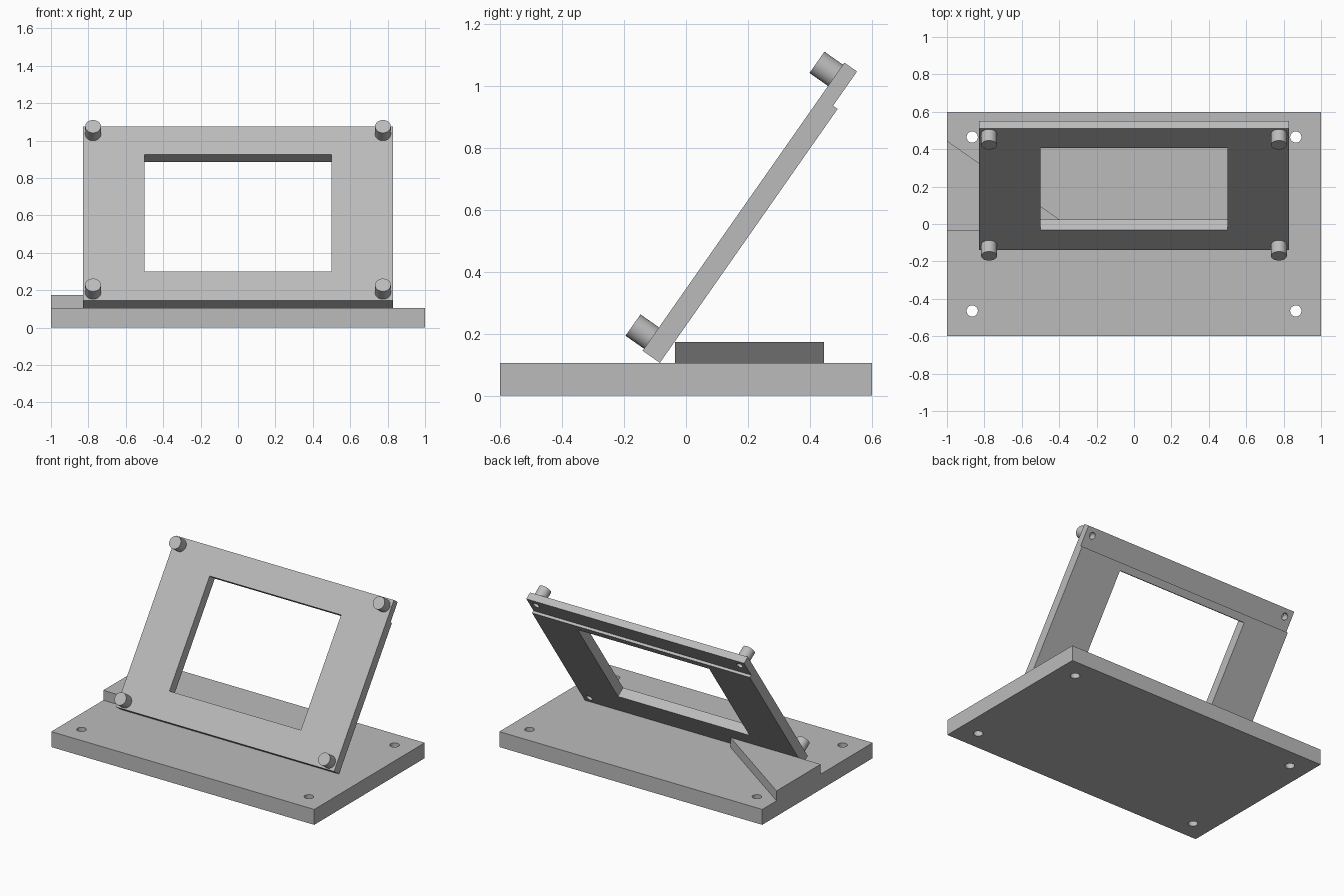
import bpy, bmesh, math
from mathutils import Matrix, Vector

cube = bpy.data.objects.get("Cube")
if cube:
    bpy.data.objects.remove(cube, do_unlink=True)

grey = bpy.data.materials.new("plain grey")
grey.use_nodes = True
COLOUR = (0.5, 0.5, 0.5, 1)
grey.diffuse_color = COLOUR
grey.node_tree.nodes["Principled BSDF"].inputs["Base Color"].default_value = COLOUR

# The tilted panel's own frame: y runs up the slope, z points out of its front
TILT = Matrix.Translation((0, -0.14, 0.145)) @ Matrix.Rotation(math.radians(55), 4, "X")
LENGTH, THICK = 1.135, 0.068
PEGS = [(x, y) for x in (-0.775, 0.775) for y in (0.05, LENGTH - 0.05)]
BOLTS = [(x, y) for x in (-0.865, 0.865) for y in (-0.465, 0.465)]


def finish(name, bm, matrix=Matrix()):
    bmesh.ops.recalc_face_normals(bm, faces=bm.faces)
    mesh = bpy.data.meshes.new(name)
    bm.to_mesh(mesh)
    bm.free()
    mesh.materials.append(grey)
    obj = bpy.data.objects.new(name, mesh)
    obj.matrix_world = matrix
    bpy.context.collection.objects.link(obj)
    return obj


def extrude(bm, points, direction):
    face = bm.faces.new([bm.verts.new(p) for p in points])
    new = bmesh.ops.extrude_face_region(bm, geom=[face])["geom"]
    verts = [v for v in new if isinstance(v, bmesh.types.BMVert)]
    bmesh.ops.translate(bm, verts=verts, vec=Vector(direction))


def box(bm, x, y, z):
    """Box between the given low and high limits."""
    extrude(bm, [(x[0], y[0], z[0]), (x[1], y[0], z[0]),
                 (x[1], y[1], z[0]), (x[0], y[1], z[0])], (0, 0, z[1] - z[0]))


def cylinder(bm, xy, radius, z):
    bmesh.ops.create_cone(bm, cap_ends=True, segments=32, radius1=radius,
                          radius2=radius, depth=z[1] - z[0],
                          matrix=Matrix.Translation((*xy, (z[0] + z[1]) / 2)))


def cut(obj, cutter):
    mod = obj.modifiers.new("cut", "BOOLEAN")
    mod.operation, mod.solver, mod.object = "DIFFERENCE", "EXACT", cutter
    smooth(obj)
    bpy.ops.object.modifier_apply(modifier=mod.name)
    bpy.data.objects.remove(cutter, do_unlink=True)
    smooth(obj)


def smooth(obj):
    bpy.ops.object.select_all(action="DESELECT")
    obj.select_set(True)
    bpy.context.view_layer.objects.active = obj
    bpy.ops.object.shade_smooth_by_angle(angle=math.radians(30))


# Base plate with four through holes
bm = bmesh.new()
box(bm, (-1, 1), (-0.6, 0.6), (0, 0.106))
base = finish("base_plate", bm)
bm = bmesh.new()
for xy in BOLTS:
    cylinder(bm, xy, 0.03, (-0.1, 0.3))
cut(base, finish("bolt_hole_cutter", bm))

# Triangular block lying on the base
bm = bmesh.new()
extrude(bm, [(-1, -0.035, 0.106), (-0.315, -0.035, 0.106), (-1, 0.445, 0.106)], (0, 0, 0.068))
finish("corner_block", bm)

# Tilted frame: side profile with a thinner top strip, swept across x
bm = bmesh.new()
profile = [(0, 0), (LENGTH, 0), (LENGTH, -0.05), (1, -0.05), (1, -THICK), (0, -THICK)]
extrude(bm, [(-0.828, y, z) for y, z in profile], (1.656, 0, 0))
panel = finish("tilted_frame", bm, TILT)

# Window opening and screw holes in the frame
bm = bmesh.new()
box(bm, (-0.5, 0.5), (0.19, 0.952), (-0.2, 0.2))
for xy in PEGS:
    cylinder(bm, xy, 0.022, (-0.2, 0.1))
cut(panel, finish("window_cutter", bm, TILT))

# Pegs at the four corners of the frame's front
for x, y in PEGS:
    bm = bmesh.new()
    cylinder(bm, (x, y), 0.042, (0, 0.073))
    side = "left" if x > 0 else "right"
    level = "upper" if y > 0.5 else "lower"
    smooth(finish(f"{level}_{side}_peg", bm, TILT))
